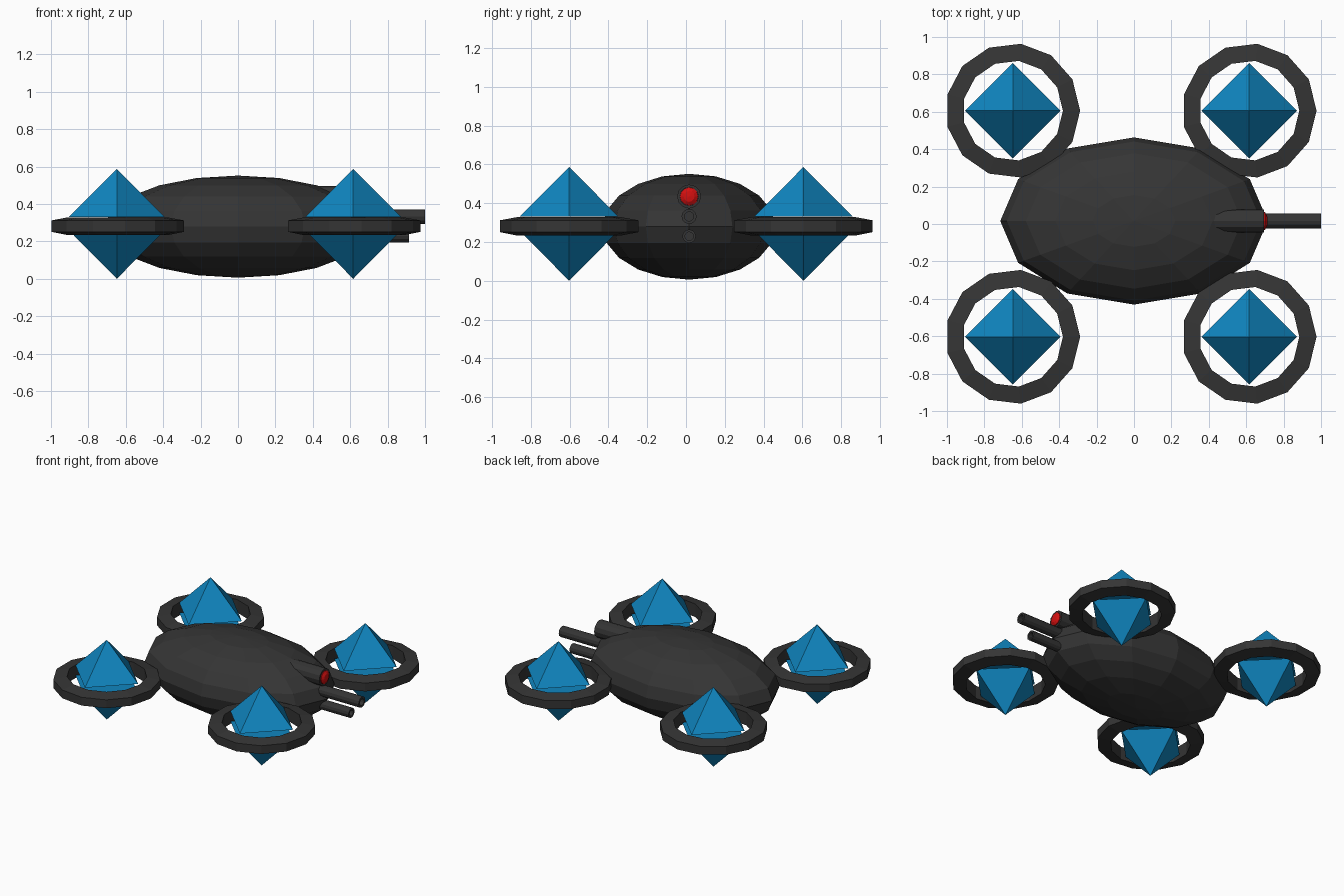
import bpy, bmesh
from math import pi, sin, cos
from mathutils import Matrix, Vector

if "Cube" in bpy.data.objects:
    bpy.data.objects.remove(bpy.data.objects["Cube"])

def material(name, rgb):
    m = bpy.data.materials.new(name)
    m.diffuse_color = (*rgb, 1)
    m.use_nodes = True
    m.node_tree.nodes["Principled BSDF"].inputs["Base Color"].default_value = m.diffuse_color
    return m

CHARCOAL = material("charcoal", (0.035, 0.035, 0.035))
BLUE = material("blue", (0.005, 0.24, 0.53))
RED = material("red", (0.65, 0.005, 0.005))

def finish(name, bm, mat):
    bmesh.ops.recalc_face_normals(bm, faces=bm.faces[:])
    me = bpy.data.meshes.new(name)
    bm.to_mesh(me)
    bm.free()
    me.materials.append(mat)
    ob = bpy.data.objects.new(name, me)
    bpy.context.collection.objects.link(ob)
    return ob

def lathe(name, profile, sides, matrix, mat):
    """Revolve a closed (radius, height) profile around local z."""
    bm = bmesh.new()
    loops = [[bm.verts.new(matrix @ Vector((r * cos(2 * pi * i / sides), r * sin(2 * pi * i / sides), h)))
              for r, h in profile] for i in range(sides)]
    n = len(profile)
    for i in range(sides):
        a, b = loops[i], loops[(i + 1) % sides]
        for j in range(n):
            k = (j + 1) % n
            bm.faces.new((a[j], b[j], b[k], a[k]))
    bmesh.ops.remove_doubles(bm, verts=bm.verts[:], dist=1e-6)
    bmesh.ops.dissolve_degenerate(bm, edges=bm.edges[:], dist=1e-6)
    return finish(name, bm, mat)

def pyramid(name, base, tip, radius, mat):
    """Four-sided pyramid with corners on the x and y axes."""
    x, y, z = base
    bm = bmesh.new()
    ring = [bm.verts.new((x + radius * cos(i * pi / 2), y + radius * sin(i * pi / 2), z)) for i in range(4)]
    top = bm.verts.new((x, y, tip))
    bm.faces.new(ring)
    for i in range(4):
        bm.faces.new((ring[i], ring[(i + 1) % 4], top))
    return finish(name, bm, mat)

CY = 0.016  # centre line of body and guns

# faceted ellipsoid body
bm = bmesh.new()
bmesh.ops.create_uvsphere(bm, u_segments=12, v_segments=10, radius=1,
                          matrix=Matrix.Translation((0, CY, 0.279)) @ Matrix.Diagonal((0.715, 0.447, 0.273, 1)))
finish("body", bm, CHARCOAL)

# four rotor guards, each with an upper and a lower blue pyramid
ring_profile = [(0.268, 0.233), (0.360, 0.251), (0.360, 0.312), (0.268, 0.329)]
for side, x in (("left", -0.648), ("right", 0.616)):
    for end, y in (("back", 0.606), ("front", -0.603)):
        tag = f"{end}_{side}"
        lathe(f"{tag}_rotor_ring", ring_profile, 13, Matrix.Translation((x, y, 0)), CHARCOAL)
        pyramid(f"{tag}_upper_pyramid", (x, y, 0.331), 0.587, 0.255, BLUE)
        pyramid(f"{tag}_lower_pyramid", (x, y, 0.258), 0.0, 0.255, BLUE)

def along_x(z):
    return Matrix.Translation((0, CY, z)) @ Matrix.Rotation(pi / 2, 4, 'Y')

# two hollow gun barrels
for name, z, r, end in (("upper_barrel", 0.332, 0.039, 1.0), ("lower_barrel", 0.230, 0.035, 0.915)):
    lathe(name, [(0, 0.5), (r, 0.5), (r, end), (r * 0.62, end), (r * 0.62, end - 0.06), (0, end - 0.06)],
          12, along_x(z), CHARCOAL)

# sensor housing and red lens
lathe("sensor_housing", [(0, 0.4), (0.062, 0.4), (0.062, 0.695), (0.048, 0.695), (0.048, 0.68), (0, 0.68)],
      12, along_x(0.435), CHARCOAL)
lathe("sensor_lens", [(0, 0.67), (0.047, 0.67), (0.047, 0.700), (0.028, 0.712), (0, 0.715)],
      12, along_x(0.435), RED)
